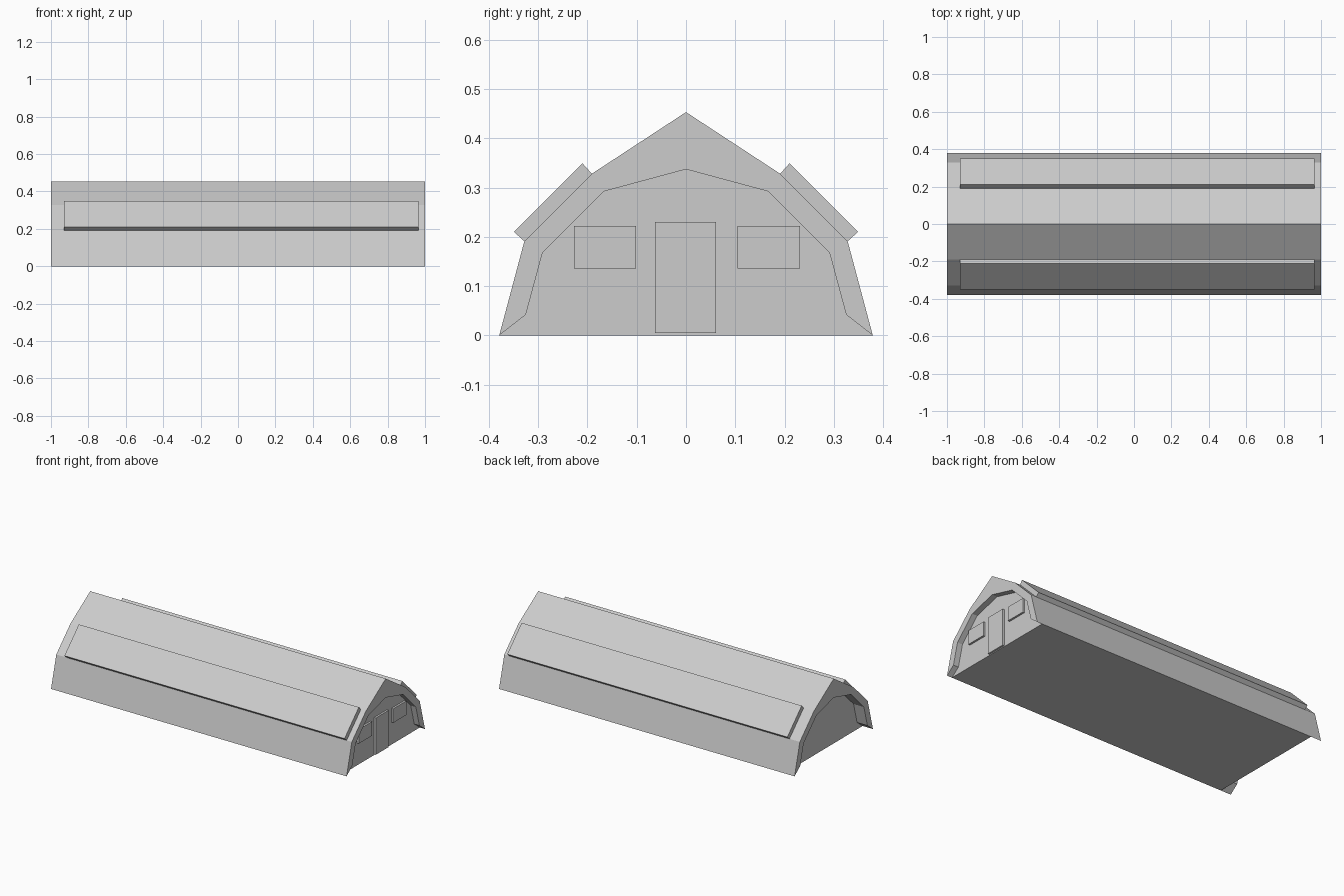
import bpy
import bmesh

if "Cube" in bpy.data.objects:
    bpy.data.objects.remove(bpy.data.objects["Cube"], do_unlink=True)

# Single plain finish
grey = bpy.data.materials.new("light_grey")
grey.use_nodes = True
colour = (0.604, 0.604, 0.604, 1)
grey.diffuse_color = colour
grey.node_tree.nodes["Principled BSDF"].inputs["Base Color"].default_value = colour

WALL_BACK, WALL_FRONT = -0.93, 0.965


def extrude_x(name, profile, x0, x1):
    """Extrude a (y, z) outline along x into a closed solid."""
    bm = bmesh.new()
    face = bm.faces.new([bm.verts.new((x0, y, z)) for y, z in profile])
    grown = bmesh.ops.extrude_face_region(bm, geom=[face])["geom"]
    for v in grown:
        if isinstance(v, bmesh.types.BMVert):
            v.co.x = x1
    bmesh.ops.recalc_face_normals(bm, faces=bm.faces)
    mesh = bpy.data.meshes.new(name)
    bm.to_mesh(mesh)
    bm.free()
    mesh.materials.append(grey)
    obj = bpy.data.objects.new(name, mesh)
    bpy.context.collection.objects.link(obj)
    return obj


def mirrored(half):
    """Complete a half outline that ends on the centre line."""
    return half + [(-y, z) for y, z in reversed(half[:-1])]


def rectangle(y0, y1, z0, z1):
    return [(y0, z0), (y1, z0), (y1, z1), (y0, z1)]


# Roof shell, overhanging both end walls
outer = mirrored([(0.379, 0), (0.328, 0.191), (0.191, 0.328), (0, 0.453)])
inner = mirrored([(0.379, 0), (0.325, 0.042), (0.291, 0.168),
                  (0.167, 0.292), (0, 0.337)])
extrude_x("roof_shell", outer + inner[-2:0:-1], -1, 1)

# Solid hall with recessed end walls and floor
extrude_x("hall_body", inner, WALL_BACK, WALL_FRONT)

# Raised panels along both roof slopes
for side, label in ((1, "back"), (-1, "front")):
    panel = [(0.328, 0.191), (0.349, 0.21), (0.21, 0.349), (0.191, 0.328)]
    extrude_x(label + "_roof_panel", [(side * y, z) for y, z in panel],
              WALL_BACK, WALL_FRONT)

# Door and windows standing slightly proud of the end wall
PROUD = WALL_FRONT + 0.012
extrude_x("door", rectangle(-0.063, 0.061, 0.005, 0.23), WALL_FRONT, PROUD)
for centre, label in ((-0.164, "front"), (0.168, "back")):
    extrude_x(label + "_window",
              rectangle(centre - 0.063, centre + 0.063, 0.136, 0.222),
              WALL_FRONT, PROUD)
